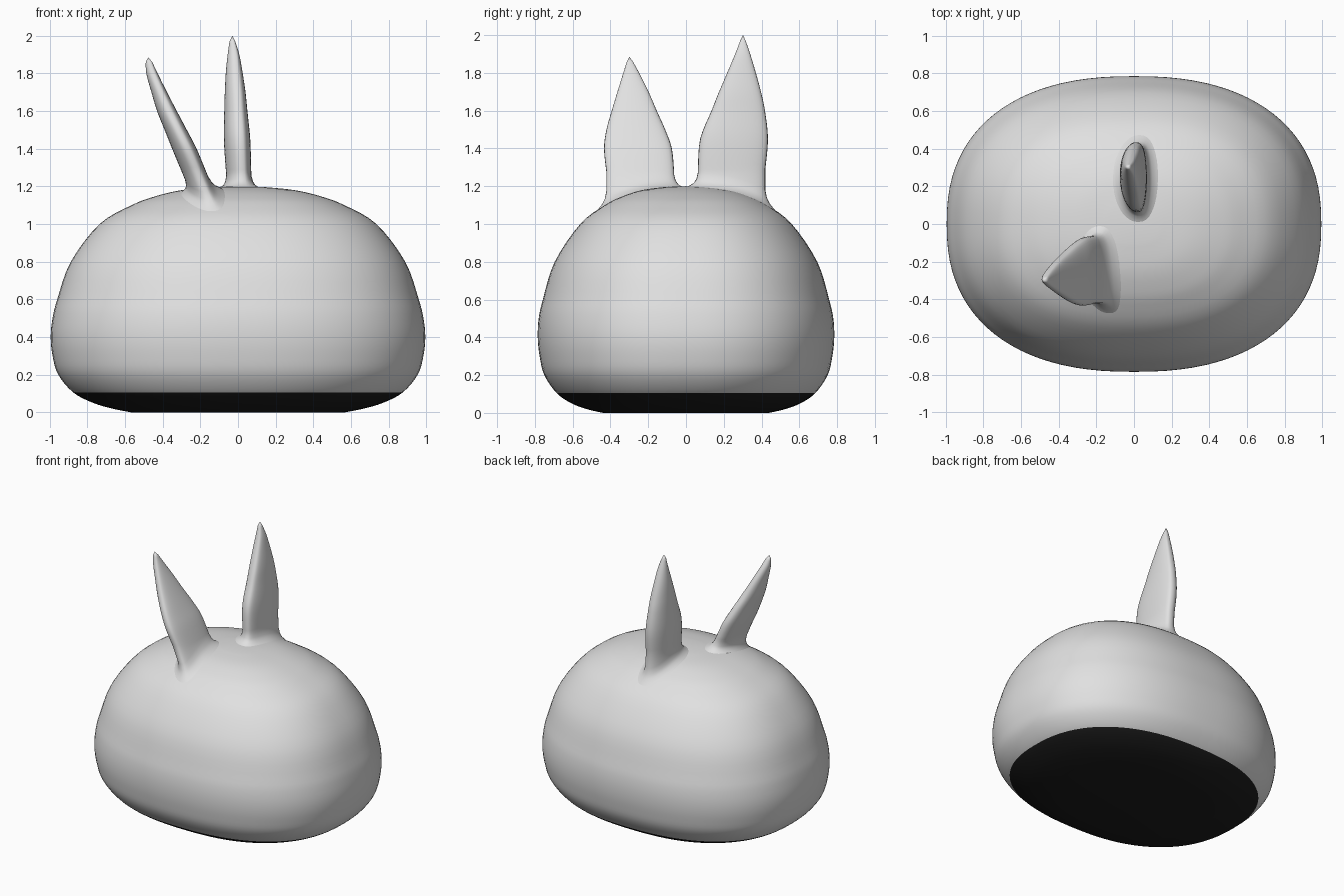
import bpy, math
from mathutils import Vector
from mathutils.bvhtree import BVHTree

if "Cube" in bpy.data.objects:
    bpy.data.objects.remove(bpy.data.objects["Cube"])


def material(name, value):
    m = bpy.data.materials.new(name)
    m.diffuse_color = (value, value, value, 1)
    m.use_nodes = True
    m.node_tree.nodes["Principled BSDF"].inputs["Base Color"].default_value = m.diffuse_color
    return m


soft_white = material("soft white", 0.75)
black = material("black", 0.012)


def spline(rows, steps):
    """Smooth curve through rows of numbers (Catmull-Rom)."""
    out = []
    for i in range(len(rows) - 1):
        quad = [rows[max(i - 1, 0)], rows[i], rows[i + 1], rows[min(i + 2, len(rows) - 1)]]
        for s in range(steps):
            t = s / steps
            out.append([0.5 * (2 * b + (c - a) * t + (2 * a - 5 * b + 4 * c - d) * t * t
                               + (3 * b - a - 3 * c + d) * t ** 3)
                        for a, b, c, d in zip(*quad)])
    out.append(list(rows[-1]))
    return out


def power(v, p):
    return math.copysign(abs(v) ** p, v)


def loft(name, rings, bottom=None, top=None):
    """Skin a stack of equal rings, running upward, with optional end points."""
    n = len(rings[0])
    verts = [v for r in rings for v in r]
    faces = []
    for k in range(len(rings) - 1):
        for i in range(n):
            j = (i + 1) % n
            faces.append((k * n + i, k * n + j, (k + 1) * n + j, (k + 1) * n + i))
    if bottom:
        verts.append(bottom)
        faces += [(len(verts) - 1, (i + 1) % n, i) for i in range(n)]
    if top:
        base = (len(rings) - 1) * n
        verts.append(top)
        faces += [(len(verts) - 1, base + i, base + (i + 1) % n) for i in range(n)]
    mesh = bpy.data.meshes.new(name)
    mesh.from_pydata(verts, [], faces)
    mesh.materials.append(soft_white)
    mesh.update()
    mesh.shade_smooth()
    ob = bpy.data.objects.new(name, mesh)
    bpy.context.collection.objects.link(ob)
    return ob, verts, faces


# Body: squashed dome, (half width, half depth, height)
DARK_TOP = 0.105
lower = [(0.57, 0.44, 0), (0.67, 0.525, 0.02), (0.77, 0.605, 0.05), (0.875, 0.685, DARK_TOP)]
upper = [(0.955, 0.75, 0.2), (0.985, 0.775, 0.3), (0.995, 0.785, 0.4), (0.985, 0.78, 0.5),
         (0.96, 0.758, 0.6), (0.888, 0.695, 0.8), (0.735, 0.56, 1.0), (0.565, 0.43, 1.1),
         (0.44, 0.335, 1.147), (0.3, 0.23, 1.18), (0.13, 0.1, 1.197)]
rings = []
for a, b, z in spline(lower + upper, 4):
    ring = []
    for i in range(96):
        t = 2 * math.pi * i / 96
        ring.append((a * power(math.cos(t), 0.85), b * power(math.sin(t), 0.85), z))
    rings.append(ring)
body, body_verts, body_faces = loft("body", rings, (0, 0, 0), (0, 0, 1.2))

# Black underside: every face below the colour line
body.data.materials.append(black)
for p in body.data.polygons:
    if p.center.z < DARK_TOP:
        p.material_index = 1

surface = BVHTree.FromPolygons([Vector(v) for v in body_verts], body_faces)


def ear(name, rows, tip):
    """Rows are (z, left x, right x, near y, far y); the foot flares into the body."""
    n = 40
    rings = []
    for z, xl, xr, y0, y1 in spline(rows, 4):
        mid = xl + (xr - xl) * 0.6
        ring = []
        for i in range(n):
            t = 2 * math.pi * i / n
            c, s = math.cos(t), math.sin(t)
            if c > 0:   # flatter side
                x = mid + (xr - mid) * power(c, 0.6)
            else:       # rounded side
                x = mid + (mid - xl) * c
            ring.append((x, (y0 + y1) / 2 + (y1 - y0) / 2 * s, z))
        rings.append(ring)
    # Flared foot following the dome
    z, xl, xr, y0, y1 = rows[0]
    z2, xl2, xr2 = rows[1][:3]
    lean = ((xl2 + xr2) - (xl + xr)) / 2 / (z2 - z)
    feet = []
    for out, lift in ((0.075, -0.012), (0.045, 0.004), (0.022, 0.018), (0.008, 0.04), (0, 0.075)):
        ring = []
        for i, (x, y, zz) in enumerate(rings[0]):
            t = 2 * math.pi * i / n
            px, py = x + out * math.cos(t), y + out * math.sin(t)
            for _ in range(3):
                hit = surface.ray_cast(Vector((px, py, 3)), Vector((0, 0, -1)))[0]
                h = min(hit.z + lift, zz - 0.01)
                px = x + out * math.cos(t) + lean * (h - zz)
            ring.append((px, py, h))
        feet.append(ring)
    return loft(name, feet + rings, None, tip)


# Upright ear at the back
ear("back_ear", [(1.29, -0.065, 0.07, 0.063, 0.42), (1.45, -0.075, 0.065, 0.075, 0.434),
                 (1.6, -0.073, 0.05, 0.135, 0.418), (1.7, -0.07, 0.04, 0.175, 0.397),
                 (1.8, -0.065, 0.025, 0.218, 0.37), (1.9, -0.055, 0.007, 0.26, 0.34),
                 (1.97, -0.045, -0.015, 0.287, 0.316)], (-0.03, 0.302, 2.0))

# Leaning ear at the front
ear("front_ear", [(1.28, -0.3, -0.17, -0.422, -0.063), (1.4, -0.35, -0.22, -0.434, -0.075),
                  (1.5, -0.39, -0.272, -0.421, -0.11), (1.6, -0.43, -0.325, -0.393, -0.155),
                  (1.7, -0.46, -0.377, -0.363, -0.198), (1.8, -0.487, -0.427, -0.332, -0.248),
                  (1.86, -0.49, -0.455, -0.313, -0.281)], (-0.477, -0.3, 1.885))
